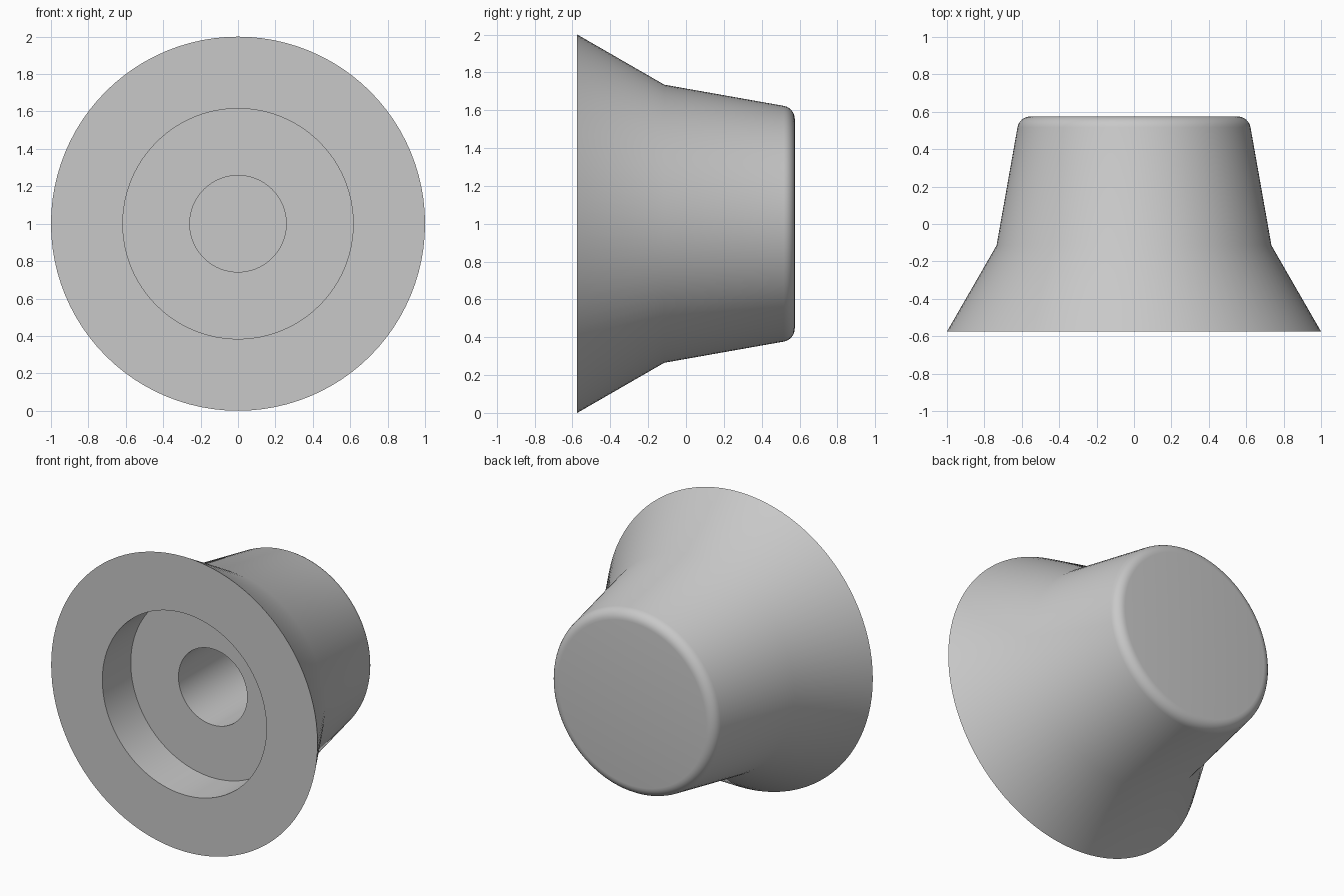
import bpy, bmesh
from math import sin, cos, pi, radians
from mathutils import Matrix, Vector

cube = bpy.data.objects.get("Cube")
if cube:
    bpy.data.objects.remove(cube, do_unlink=True)

SEGMENTS = 96

# Single flat grey
grey = bpy.data.materials.new("grey")
grey.use_nodes = True
color = (0.58, 0.58, 0.58, 1)
grey.diffuse_color = color
grey.node_tree.nodes["Principled BSDF"].inputs["Base Color"].default_value = color


def rounded_corner(radius, y, fillet, steps=6):
    """Quarter arc from the side wall onto the end cap."""
    return [(radius - fillet + fillet * cos(a), y - fillet + fillet * sin(a))
            for a in (radians(10) + i * radians(80) / steps for i in range(steps + 1))]


# Profile as (radius, y): blind hole, recess, flared rim, tapered grip, end cap
profile = [(0, 0.38), (0.258, 0.38), (0.258, -0.27), (0.616, -0.27),
           (0.616, -0.575), (1, -0.575), (0.735, -0.115)]
profile += rounded_corner(0.624, 0.575, 0.07)
profile.append((0, 0.575))

# Revolve the profile around the y axis
bm = bmesh.new()
verts = [bm.verts.new((r, y, 0)) for r, y in profile]
edges = [bm.edges.new(pair) for pair in zip(verts, verts[1:])]
bmesh.ops.spin(bm, geom=verts + edges, cent=(0, 0, 0), axis=(0, 1, 0),
               angle=2 * pi, steps=SEGMENTS, use_merge=True)
bmesh.ops.remove_doubles(bm, verts=bm.verts, dist=1e-4)
bmesh.ops.recalc_face_normals(bm, faces=bm.faces)
bmesh.ops.transform(bm, matrix=Matrix.Translation(Vector((0, 0, 1))), verts=bm.verts)

mesh = bpy.data.meshes.new("knob")
bm.to_mesh(mesh)
bm.free()
mesh.materials.append(grey)
knob = bpy.data.objects.new("knob", mesh)
bpy.context.collection.objects.link(knob)

# Smooth walls with crisp rim and recess edges
bpy.ops.object.select_all(action='DESELECT')
knob.select_set(True)
bpy.context.view_layer.objects.active = knob
bpy.ops.object.shade_smooth_by_angle(angle=radians(35))
